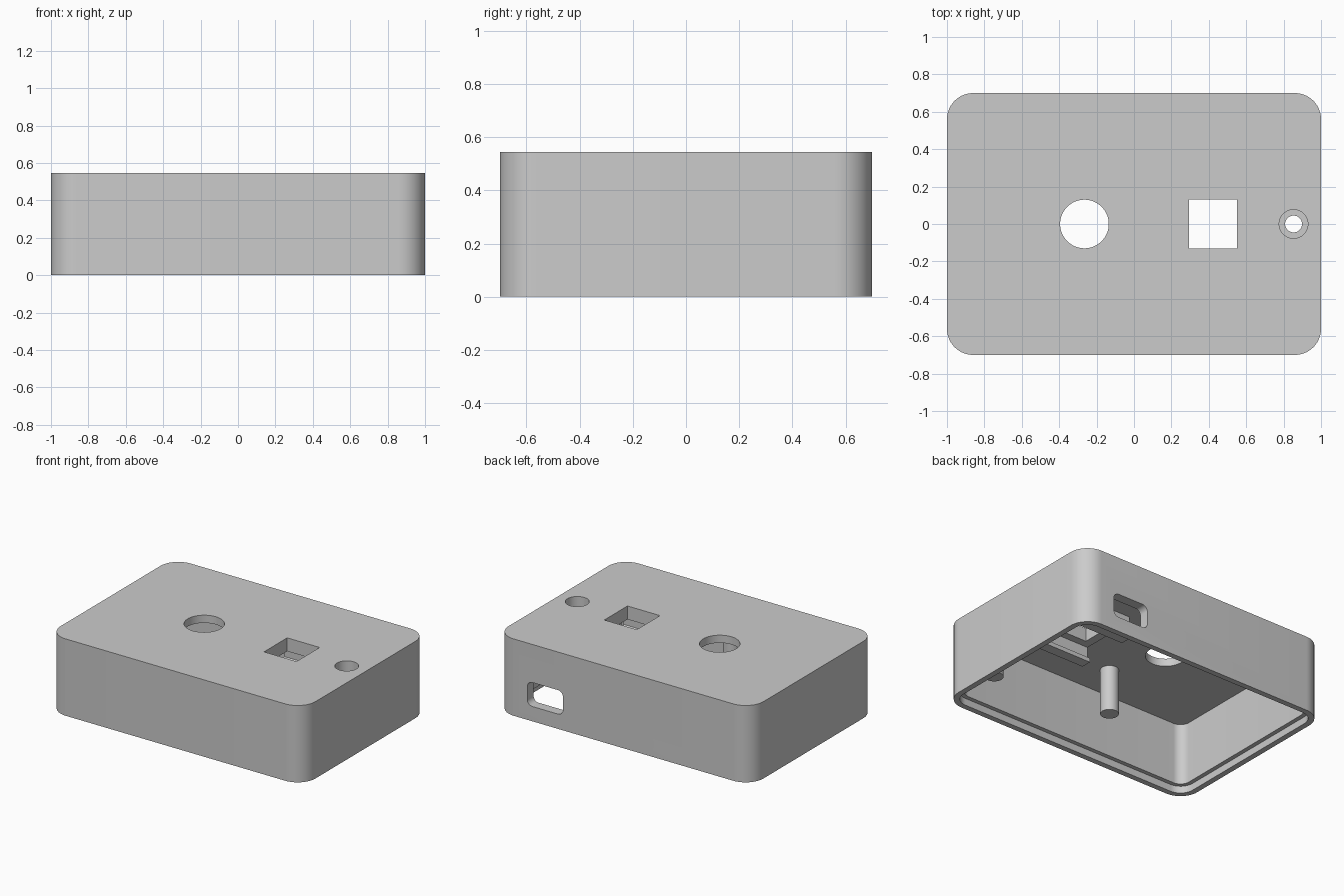
import bpy, bmesh, math
from mathutils import Matrix

cube = bpy.data.objects.get("Cube")
if cube:
    bpy.data.objects.remove(cube, do_unlink=True)

grey = bpy.data.materials.new("light grey plastic")
grey.use_nodes = True
COLOUR = (0.6, 0.6, 0.6, 1)
grey.diffuse_color = COLOUR
grey.node_tree.nodes["Principled BSDF"].inputs["Base Color"].default_value = COLOUR

ROOF = 0.49       # underside of the top plate
TOP = 0.545       # outer height


def rounded(cx, cy, hx, hy, r, n=12):
    """Outline of a rounded rectangle, counter-clockwise."""
    pts = []
    for k, (sx, sy) in enumerate(((1, 1), (-1, 1), (-1, -1), (1, -1))):
        for i in range(n + 1):
            a = math.pi / 2 * (k + i / n)
            pts.append((cx + sx * (hx - r) + r * math.cos(a),
                        cy + sy * (hy - r) + r * math.sin(a)))
    return pts


def circle(cx, cy, r, n=48):
    return [(cx + r * math.cos(math.tau * i / n), cy + r * math.sin(math.tau * i / n))
            for i in range(n)]


def box(x0, x1, y0, y1):
    return [(x0, y0), (x1, y0), (x1, y1), (x0, y1)]


def prism(name, pts, z0, z1, matrix=None):
    """Extrude a flat outline from z0 to z1."""
    bm = bmesh.new()
    face = bm.faces.new([bm.verts.new((x, y, z0)) for x, y in pts])
    ext = bmesh.ops.extrude_face_region(bm, geom=[face])
    bmesh.ops.translate(bm, vec=(0, 0, z1 - z0),
                        verts=[g for g in ext["geom"] if isinstance(g, bmesh.types.BMVert)])
    if matrix:
        bm.transform(matrix)
    bmesh.ops.recalc_face_normals(bm, faces=bm.faces)
    mesh = bpy.data.meshes.new(name)
    bm.to_mesh(mesh)
    bm.free()
    mesh.materials.append(grey)
    obj = bpy.data.objects.new(name, mesh)
    bpy.context.collection.objects.link(obj)
    return obj


def activate(obj):
    bpy.ops.object.select_all(action='DESELECT')
    obj.select_set(True)
    bpy.context.view_layer.objects.active = obj


def cut(obj, *cutters):
    """Subtract each cutter, then delete it."""
    for c in cutters:
        c.hide_render = True
        mod = obj.modifiers.new("cut", 'BOOLEAN')
        mod.operation, mod.solver, mod.object = 'DIFFERENCE', 'EXACT', c
        activate(obj)
        bpy.ops.object.modifier_apply(modifier=mod.name)
        bpy.data.objects.remove(c, do_unlink=True)
    return obj


parts = []

# Open-bottomed case with a thinner rim that would take a base plate
shell = prism("case_shell", rounded(0, 0, 1.0, 0.70, 0.14), 0, TOP)
upright = Matrix.Rotation(math.radians(90), 4, 'X')     # (x, y, z) -> (x, -z, y)
cut(shell,
    prism("cavity_cutter", rounded(0, 0, 0.93, 0.63, 0.07), -0.1, ROOF),
    prism("rim_cutter", rounded(0, 0, 0.96, 0.66, 0.10), -0.1, 0.05),
    prism("round_hole_cutter", circle(-0.265, 0, 0.13, 64), 0.4, 0.7),
    prism("square_hole_cutter", box(0.295, 0.55, -0.13, 0.13), 0.4, 0.7),
    prism("small_hole_cutter", circle(0.853, 0, 0.077), 0.4, 0.7),
    prism("port_cutter", rounded(0.615, 0.19, 0.14, 0.085, 0.04, 8), -0.8, -0.55, upright))
parts.append(shell)

# Socket below the small hole, with a ledge at its bottom
socket = prism("small_hole_socket", circle(0.853, 0, 0.10), 0.38, ROOF + 0.005)
parts.append(cut(socket,
                 prism("socket_bore", circle(0.853, 0, 0.077), 0.41, 0.7),
                 prism("socket_through_bore", circle(0.853, 0, 0.045), 0.3, 0.7)))

# Frame around the square hole
frame = prism("square_hole_frame", box(0.235, 0.62, -0.19, 0.19), 0.45, ROOF + 0.005)
parts.append(cut(frame, prism("frame_cutter", box(0.295, 0.55, -0.13, 0.13), 0.3, 0.7)))

# Clip rails either side of the frame, each with an inward lip
for side, label in ((-1, "front"), (1, "back")):
    profile = [(0.235, ROOF + 0.005), (0.235, 0.33), (0.16, 0.33),
               (0.16, 0.36), (0.185, 0.375), (0.185, ROOF + 0.005)]
    along_x = Matrix(((0, 0, 1, 0), (side, 0, 0, 0), (0, 1, 0, 0), (0, 0, 0, 1)))
    parts.append(prism(label + "_clip_rail", profile, 0.235, 0.62, along_x))

# Support posts hanging from the top plate
for name, x, y in (("middle_post", -0.105, -0.37), ("left_post", 0.77, -0.48)):
    parts.append(prism(name, circle(x, y, 0.06, 40), 0.165, ROOF + 0.005))

for p in parts:
    activate(p)
    bpy.ops.object.shade_smooth_by_angle(angle=math.radians(30))
